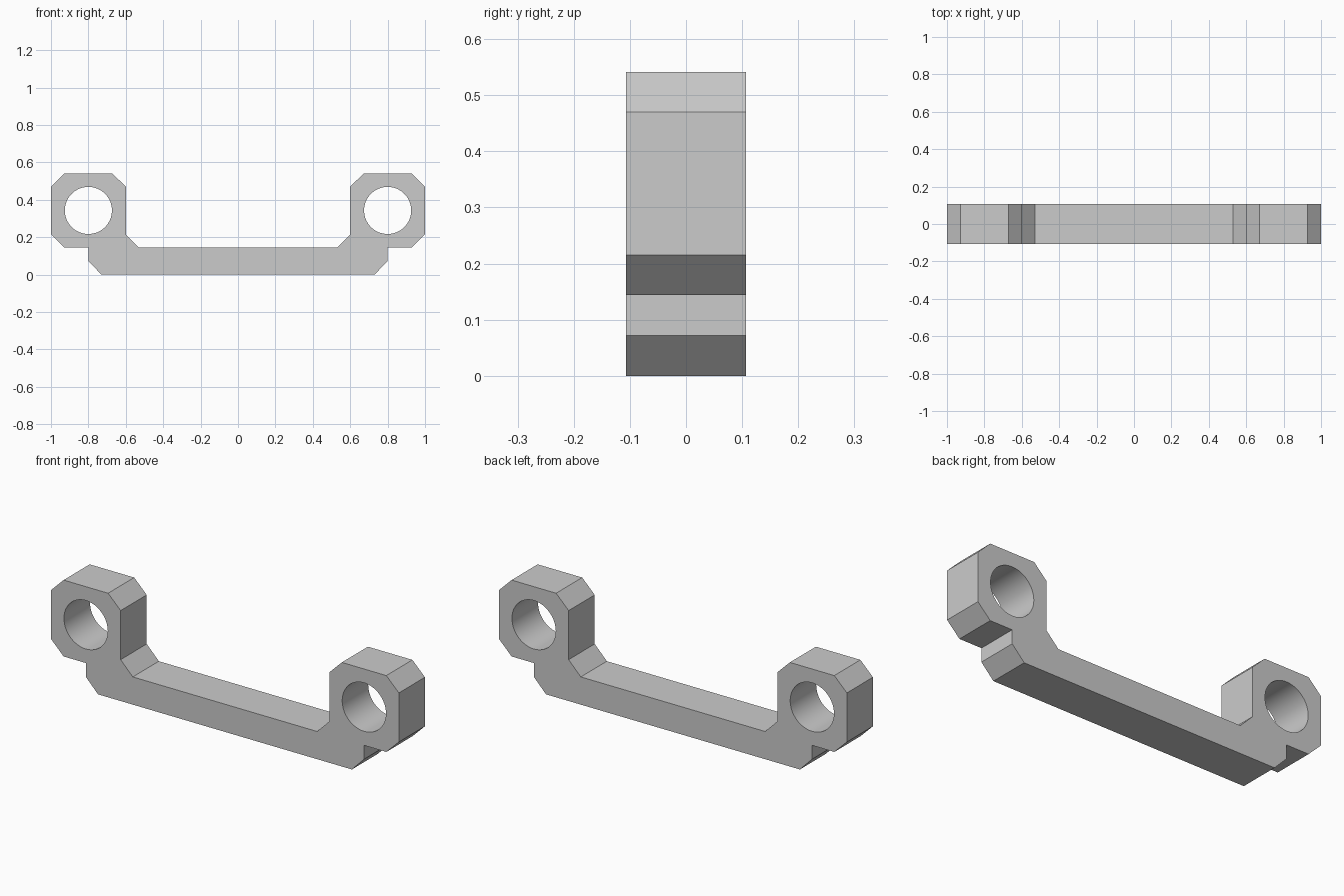
import bpy
import bmesh
import math

if "Cube" in bpy.data.objects:
    bpy.data.objects.remove(bpy.data.objects["Cube"], do_unlink=True)

HALF_DEPTH = 0.107
HOLE_X, HOLE_Z, HOLE_R = 0.8, 0.343, 0.126

grey = bpy.data.materials.new("plain grey")
grey.use_nodes = True
colour = (0.6, 0.6, 0.6, 1)
grey.diffuse_color = colour
grey.node_tree.nodes["Principled BSDF"].inputs["Base Color"].default_value = colour

# Half of the bracket outline, from the underside around the eye to the bar top
half = [(0.73, 0), (0.8, 0.072), (0.8, 0.144), (0.928, 0.144), (1, 0.215),
        (1, 0.47), (0.928, 0.541), (0.672, 0.541), (0.6, 0.47),
        (0.6, 0.215), (0.53, 0.144)]
outline = half + [(-x, z) for x, z in reversed(half)]

# Bracket body: outline extruded through its depth
bm = bmesh.new()
face = bm.faces.new([bm.verts.new((x, -HALF_DEPTH, z)) for x, z in outline])
extruded = bmesh.ops.extrude_face_region(bm, geom=[face])["geom"]
bmesh.ops.translate(bm, vec=(0, 2 * HALF_DEPTH, 0),
                    verts=[v for v in extruded if isinstance(v, bmesh.types.BMVert)])
bmesh.ops.recalc_face_normals(bm, faces=bm.faces)
mesh = bpy.data.meshes.new("bracket")
bm.to_mesh(mesh)
bm.free()
mesh.materials.append(grey)
bracket = bpy.data.objects.new("bracket", mesh)
bpy.context.collection.objects.link(bracket)

# Round holes bored through both eyes
for side in (-1, 1):
    bpy.ops.mesh.primitive_cylinder_add(
        vertices=64, radius=HOLE_R, depth=0.6,
        location=(side * HOLE_X, 0, HOLE_Z), rotation=(math.pi / 2, 0, 0))
    cutter = bpy.context.object
    cutter.name = "hole_cutter"
    cutter.hide_render = True
    cutter.data.materials.append(grey)
    bpy.ops.object.select_all(action="DESELECT")
    bracket.select_set(True)
    bpy.context.view_layer.objects.active = bracket
    bore = bracket.modifiers.new("bore", "BOOLEAN")
    bore.operation = "DIFFERENCE"
    bore.solver = "EXACT"
    bore.object = cutter
    bpy.ops.object.modifier_apply(modifier=bore.name)
    bpy.data.objects.remove(cutter, do_unlink=True)

# Smooth bore walls, crisp chamfers
bpy.ops.object.shade_smooth_by_angle(angle=math.radians(25))
